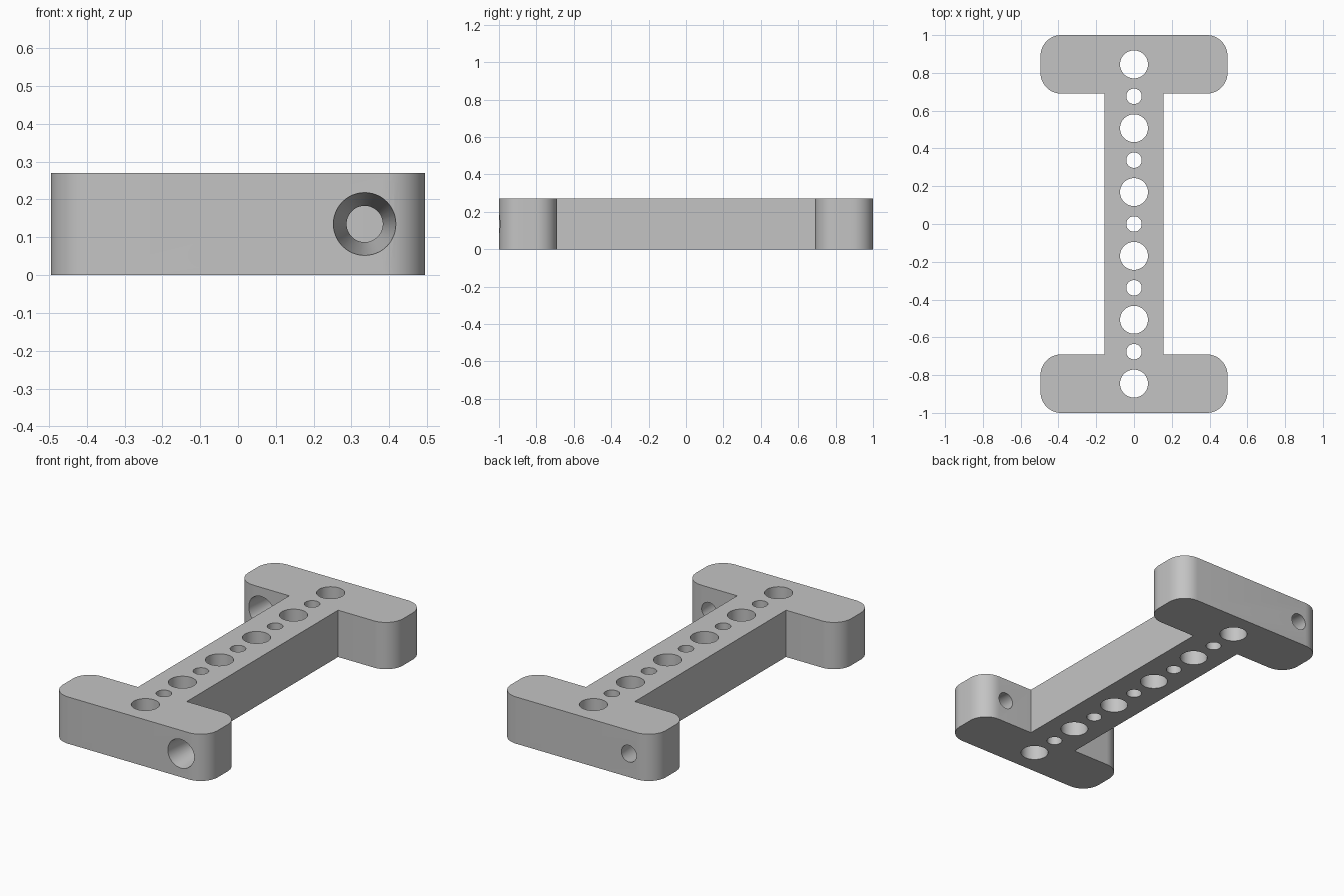
import bpy, bmesh
from math import sin, cos, pi, radians
from mathutils import Matrix, Vector

cube = bpy.data.objects.get("Cube")
if cube:
    bpy.data.objects.remove(cube)

HEIGHT = 0.27
HALF_X, HALF_Y = 0.495, 1.0
WEB_X, FLANGE_Y = 0.156, 0.69
CORNER = 0.11
PITCH = 0.169

grey = bpy.data.materials.new("plain grey")
grey.use_nodes = True
colour = (0.55, 0.55, 0.55, 1)
grey.diffuse_color = colour
grey.node_tree.nodes["Principled BSDF"].inputs["Base Color"].default_value = colour


def make_object(name, bm):
    mesh = bpy.data.meshes.new(name)
    bm.to_mesh(mesh)
    bm.free()
    mesh.materials.append(grey)
    obj = bpy.data.objects.new(name, mesh)
    bpy.context.collection.objects.link(obj)
    return obj


def arc(cx, cy, start, steps=12):
    """Quarter-round corner, counter-clockwise from the start angle."""
    return [(cx + CORNER * cos(start + pi / 2 * i / steps),
             cy + CORNER * sin(start + pi / 2 * i / steps)) for i in range(steps + 1)]


# I-shaped outline: one quarter, mirrored to the other three
quarter = [(WEB_X, FLANGE_Y)]
quarter += arc(HALF_X - CORNER, FLANGE_Y + CORNER, -pi / 2)
quarter += arc(HALF_X - CORNER, HALF_Y - CORNER, 0)
back = quarter + [(-x, y) for x, y in reversed(quarter)]
outline = back + [(-x, -y) for x, y in back]

bm = bmesh.new()
base = bm.faces.new([bm.verts.new((x, y, 0)) for x, y in outline])
top = bmesh.ops.extrude_face_region(bm, geom=[base])["geom"]
bmesh.ops.translate(bm, vec=(0, 0, HEIGHT),
                    verts=[v for v in top if isinstance(v, bmesh.types.BMVert)])
bmesh.ops.recalc_face_normals(bm, faces=bm.faces)
body = make_object("beam_body", bm)

# Cutters for every hole
bm = bmesh.new()


def cut_cone(r1, r2, depth, matrix):
    bmesh.ops.create_cone(bm, cap_ends=True, segments=48, radius1=r1,
                          radius2=r2, depth=depth, matrix=matrix)


# Row of alternating large and small vertical holes
for k in range(-5, 6):
    r = 0.074 if k % 2 else 0.041
    cut_cone(r, r, HEIGHT * 2, Matrix.Translation((0, k * PITCH, HEIGHT / 2)))

# Tapered holes through opposite flange ends, wide side to the front
flange = HALF_Y - FLANGE_Y
taper = (0.083 - 0.048) / flange
extra = 0.03
for side in (1, -1):
    place = Matrix.Translation((side * 0.335, -side * (HALF_Y - flange / 2), HEIGHT / 2))
    cut_cone(0.083 + taper * extra, 0.048 - taper * extra, flange + 2 * extra,
             place @ Matrix.Rotation(radians(-90), 4, 'X'))
cutter = make_object("hole_cutter", bm)
cutter.hide_render = True

# Cut the holes and keep only the finished beam
mod = body.modifiers.new("holes", 'BOOLEAN')
mod.operation = 'DIFFERENCE'
mod.solver = 'EXACT'
mod.object = cutter
bpy.ops.object.select_all(action='DESELECT')
body.select_set(True)
bpy.context.view_layer.objects.active = body
bpy.ops.object.modifier_apply(modifier=mod.name)
bpy.data.objects.remove(cutter)
bpy.ops.object.shade_smooth_by_angle(angle=radians(30))
